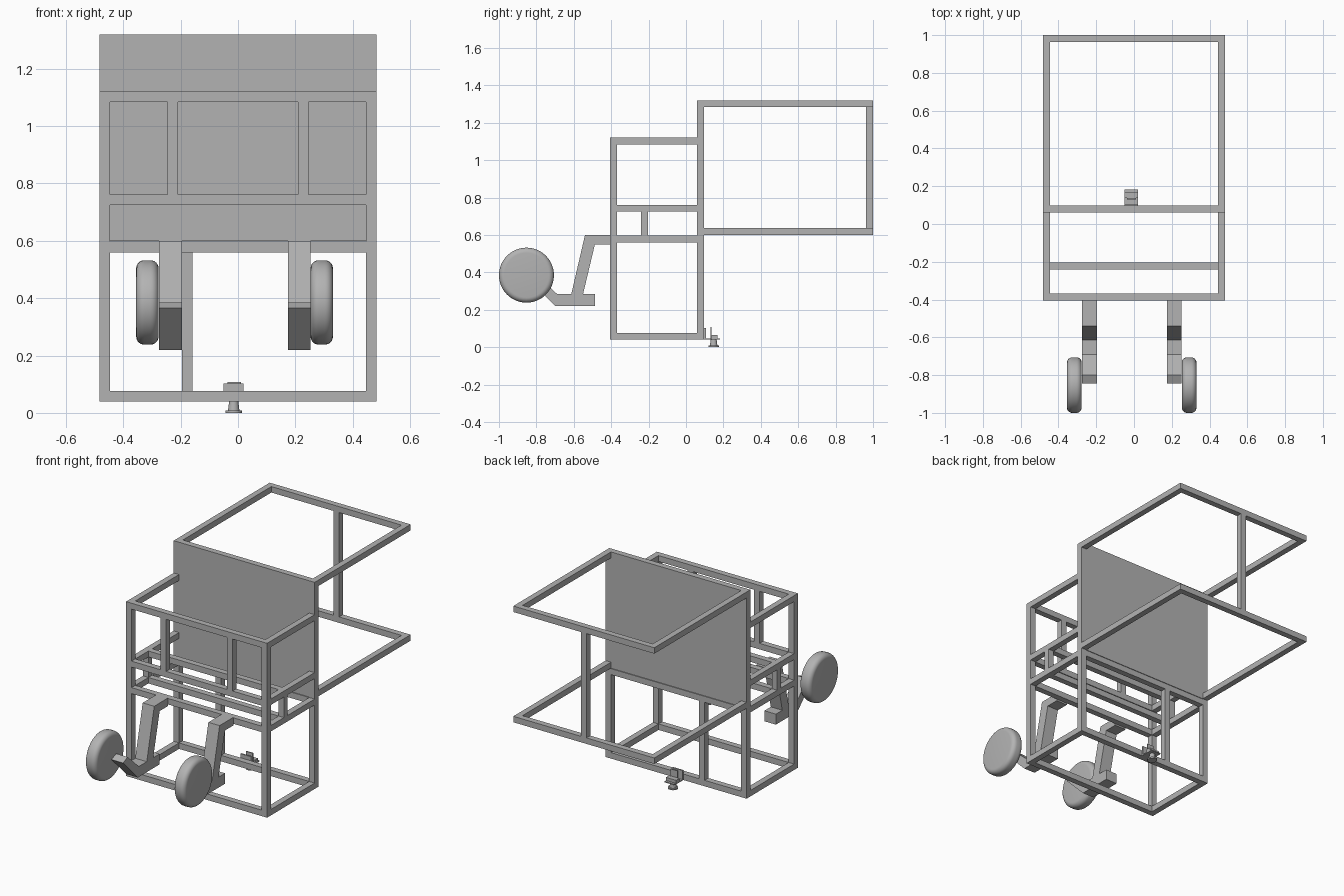
import bpy, bmesh, math
from mathutils import Vector

cube = bpy.data.objects.get("Cube")
if cube:
    bpy.data.objects.remove(cube, do_unlink=True)

grey = bpy.data.materials.new("plain_grey")
grey.use_nodes = True
grey.diffuse_color = (0.45, 0.45, 0.45, 1)
grey.node_tree.nodes["Principled BSDF"].inputs["Base Color"].default_value = grey.diffuse_color

W, T = 0.483, 0.037            # half width and bar thickness
FRONT, MID, REAR, END = -0.405, -0.24, 0.06, 1.0


def finish(name, bm):
    bmesh.ops.recalc_face_normals(bm, faces=bm.faces)
    mesh = bpy.data.meshes.new(name)
    bm.to_mesh(mesh)
    bm.free()
    mesh.materials.append(grey)
    ob = bpy.data.objects.new(name, mesh)
    bpy.context.collection.objects.link(ob)
    return ob


def box(name, x0, x1, y0, y1, z0, z1):
    bm = bmesh.new()
    bmesh.ops.create_cube(bm, size=1)
    for v in bm.verts:
        v.co = Vector((x1 if v.co.x > 0 else x0, y1 if v.co.y > 0 else y0, z1 if v.co.z > 0 else z0))
    return finish(name, bm)


def cross_bar(name, y, z):
    box(name, -W + T, W - T, y, y + T, z, z + T)


def side_pair(name, y0, y1, z0, z1):
    box("left_" + name, W - T, W, y0, y1, z0, z1)
    box("right_" + name, -W, -W + T, y0, y1, z0, z1)


def prism(name, profile, x0, x1):
    bm = bmesh.new()
    face = bm.faces.new([bm.verts.new((x0, y, z)) for y, z in profile])
    out = bmesh.ops.extrude_face_region(bm, geom=[face])
    moved = [v for v in out["geom"] if isinstance(v, bmesh.types.BMVert)]
    bmesh.ops.translate(bm, verts=moved, vec=(x1 - x0, 0, 0))
    return finish(name, bm)


def lathe(name, profile, centre, axis, steps=48):
    # Profile pairs are (distance along the axis, radius)
    bm = bmesh.new()
    c, a = Vector(centre), Vector(axis)
    side = Vector((0, 1, 0))
    edges = []
    verts = [bm.verts.new(c + a * d + side * r) for d, r in profile]
    for p, q in zip(verts, verts[1:]):
        edges.append(bm.edges.new((p, q)))
    bmesh.ops.spin(bm, geom=verts + edges, cent=c, axis=a, angle=math.tau, steps=steps)
    bmesh.ops.remove_doubles(bm, verts=bm.verts, dist=0.0002)
    ob = finish(name, bm)
    bpy.context.view_layer.objects.active = ob
    bpy.ops.object.select_all(action="DESELECT")
    ob.select_set(True)
    bpy.ops.object.shade_smooth_by_angle(angle=math.radians(35))
    return ob


# Upright posts of the cage
side_pair("front_post", FRONT, FRONT + T, 0.04, 1.12)
side_pair("rear_post", REAR, REAR + T, 0.04, 0.6)

# Side rails and front bars at each level
for level, z in (("bottom", 0.04), ("lower", 0.56), ("middle", 0.724), ("upper", 1.083)):
    side_pair(level + "_side_rail", FRONT + T, REAR, z, z + T)
    cross_bar(level + "_front_bar", FRONT, z)
for level, z in (("bottom", 0.04), ("lower", 0.56)):
    cross_bar(level + "_rear_bar", REAR, z)
for level, z in (("lower", 0.56), ("middle", 0.724)):
    cross_bar(level + "_inner_bar", MID, z)

# Short posts, front dividers and rear divider
side_pair("short_post", MID, MID + T, 0.597, 0.724)
for name, x in (("left_divider", 0.209), ("right_divider", -0.209 - T)):
    box(name, x, x + T, FRONT, FRONT + T, 0.761, 1.083)
box("rear_divider", -0.195, -0.195 + T, REAR, REAR + T, 0.077, 0.56)

# Solid back panel with two open frames reaching backwards
box("back_panel", -W, W, REAR, REAR + T, 0.6, 1.32)
for level, z in (("low_frame", 0.6), ("high_frame", 1.32 - T)):
    side_pair(level + "_rail", REAR + T, END, z, z + T)
    cross_bar(level + "_end_bar", END - T, z)
box("frame_strut", -T / 2, T / 2, END - T, END, 0.6 + T, 1.32 - T)

# Bent legs with forward axle arms
leg = [(FRONT, 0.6), (-0.54, 0.6), (-0.613, 0.285), (-0.69, 0.285), (-0.80, 0.385),
       (-0.845, 0.365), (-0.70, 0.22), (-0.487, 0.22), (-0.487, 0.285), (-0.55, 0.285),
       (-0.487, 0.55), (FRONT, 0.55)]
prism("left_leg", leg, 0.175, 0.252)
prism("right_leg", leg, -0.275, -0.196)

# Wheels with rounded shoulders
R, H, B = 0.147, 0.039, 0.028
arc = [(H - B + B * math.sin(t), R - B + B * math.cos(t)) for t in [i * math.pi / 12 for i in range(7)]]
tyre = [(-H, 0)] + [(-d, r) for d, r in reversed(arc)] + arc + [(H, 0)]
lathe("left_wheel", tyre, (0.292, -0.853, 0.385), (1, 0, 0))
lathe("right_wheel", tyre, (-0.316, -0.853, 0.385), (1, 0, 0))

# Small foot bracket at the back
box("foot_mount", -0.05, 0.02, REAR + T, 0.106, 0.04, 0.102)
box("foot_plate", -0.05, 0.02, 0.106, 0.183, 0.04, 0.046)
box("foot_tab", -0.036, 0.01, 0.13, 0.137, 0.046, 0.108)
box("foot_block", -0.05, 0.02, 0.137, 0.168, 0.046, 0.065)
lathe("foot", [(0, 0), (0, 0.029), (0.008, 0.029), (0.008, 0.02), (0.04, 0.016), (0.04, 0)],
      (-0.015, 0.148, 0), (0, 0, 1), 24)
